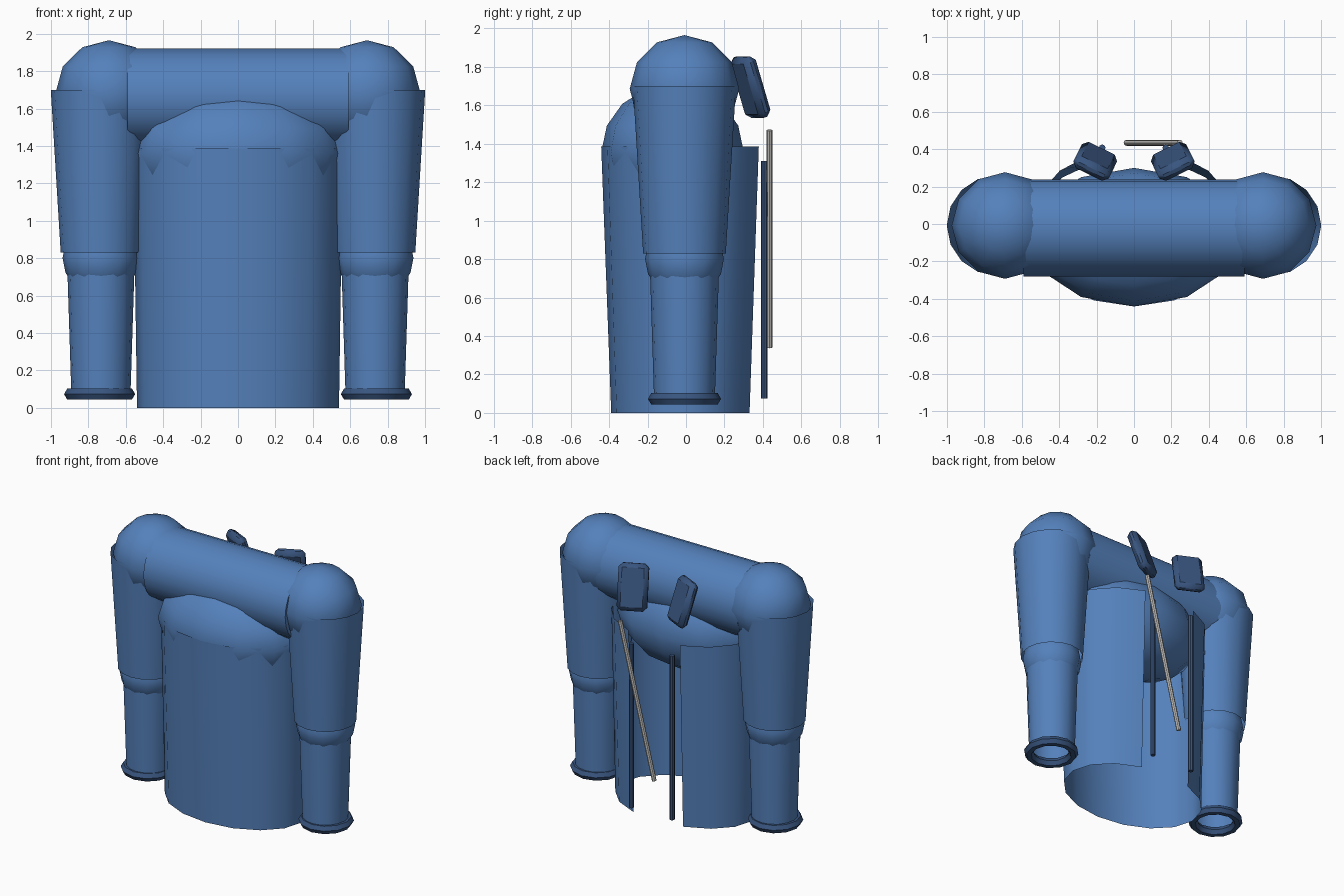
import bpy, bmesh, math
from mathutils import Vector, Matrix

cube = bpy.data.objects.get("Cube")
if cube:
    bpy.data.objects.remove(cube, do_unlink=True)


def material(name, color):
    m = bpy.data.materials.new(name)
    m.use_nodes = True
    m.diffuse_color = color
    m.node_tree.nodes["Principled BSDF"].inputs["Base Color"].default_value = color
    return m


BLUE = material("denim blue", (0.09, 0.22, 0.5, 1))
DARK = material("dark blue trim", (0.04, 0.09, 0.21, 1))
METAL = material("zip metal", (0.55, 0.54, 0.52, 1))


def finish(name, bm, mat):
    mesh = bpy.data.meshes.new(name)
    bm.to_mesh(mesh)
    bm.free()
    mesh.materials.append(mat)
    ob = bpy.data.objects.new(name, mesh)
    bpy.context.collection.objects.link(ob)
    bpy.ops.object.select_all(action="DESELECT")
    ob.select_set(True)
    bpy.context.view_layer.objects.active = ob
    bpy.ops.object.shade_smooth_by_angle(angle=math.radians(40))
    return ob


def tube(name, a, b, ra, rb, mat, sides=16, caps=False):
    """Tapered tube from point a to point b."""
    a, b = Vector(a), Vector(b)
    turn = (b - a).to_track_quat("Z", "Y").to_matrix().to_4x4()
    bm = bmesh.new()
    bmesh.ops.create_cone(bm, cap_ends=caps, segments=sides, radius1=ra, radius2=rb,
                          depth=(b - a).length,
                          matrix=Matrix.Translation((a + b) / 2) @ turn)
    return finish(name, bm, mat)


def ball(name, centre, radii, mat, rings=6):
    bm = bmesh.new()
    bmesh.ops.create_uvsphere(bm, u_segments=12, v_segments=rings, radius=1,
                              matrix=Matrix.Translation(centre) @ Matrix.Diagonal((*radii, 1)))
    return finish(name, bm, mat)


def cuff(name, centre, major, minor):
    bpy.ops.mesh.primitive_torus_add(location=centre, major_radius=major, minor_radius=minor,
                                     major_segments=12, minor_segments=6)
    ob = bpy.context.object
    ob.name = name
    ob.data.materials.append(DARK)
    bpy.ops.object.shade_smooth_by_angle(angle=math.radians(40))


# Body panel: oval shell, left open along the zip
bm = bmesh.new()
rows = []
for z, rx, ry in ((0, 0.54, 0.374), (1.385, 0.56, 0.426)):
    rows.append([])
    for i in range(15):
        t = math.radians(112.5 + 22.5 * i)
        rows[-1].append(bm.verts.new((rx * math.cos(t), ry * math.sin(t) - 0.015, z)))
for i in range(14):
    bm.faces.new((rows[0][i], rows[0][i + 1], rows[1][i + 1], rows[1][i]))
finish("body_shell", bm, BLUE)

# Upper chest and yoke across the shoulders
ball("upper_chest", (0, -0.07, 1.36), (0.565, 0.37, 0.35), BLUE, 8)
tube("shoulder_yoke", (-0.59, -0.022, 1.66), (0.59, -0.022, 1.66), 0.26, 0.26, BLUE, 24, True)

for side, s in (("left", 1), ("right", -1)):
    # Sleeve
    x, y = 0.733 * s, -0.008
    ball(side + "_shoulder", (0.69 * s, y, 1.685), (0.285, 0.285, 0.28), BLUE)
    tube(side + "_upper_sleeve", (x, y, 0.83), (x, y, 1.7), 0.215, 0.268, BLUE)
    ball(side + "_elbow", (x, y, 0.8), (0.205, 0.205, 0.205), BLUE, 8)
    tube(side + "_lower_sleeve", (x, y, 0.07), (x, y, 0.82), 0.158, 0.182, BLUE)
    cuff(side + "_cuff", (0.74 * s, y, 0.073), 0.156, 0.034)

    # Zip edge
    tube(side + "_zip_edge", (0.17 * s, 0.407, 0.075), (0.17 * s, 0.407, 1.31),
         0.018, 0.018, DARK, 8, True)

    # Collar flap, turned inward and leaning back
    bm = bmesh.new()
    bmesh.ops.create_cube(bm, size=1, matrix=Matrix.Diagonal((0.21, 0.075, 0.33, 1)))
    bmesh.ops.bevel(bm, geom=bm.edges[:], offset=0.028, segments=1, affect="EDGES")
    bm.transform(Matrix.Translation((0.207 * s, 0.335, 1.695))
                 @ Matrix.Rotation(math.radians(26 * s), 4, "Z")
                 @ Matrix.Rotation(math.radians(18), 4, "X"))
    finish(side + "_collar_flap", bm, DARK)

# Loose zip strip
tube("zip_strip", (-0.04, 0.434, 0.34), (0.245, 0.434, 1.47), 0.016, 0.016, METAL, 8, True)
